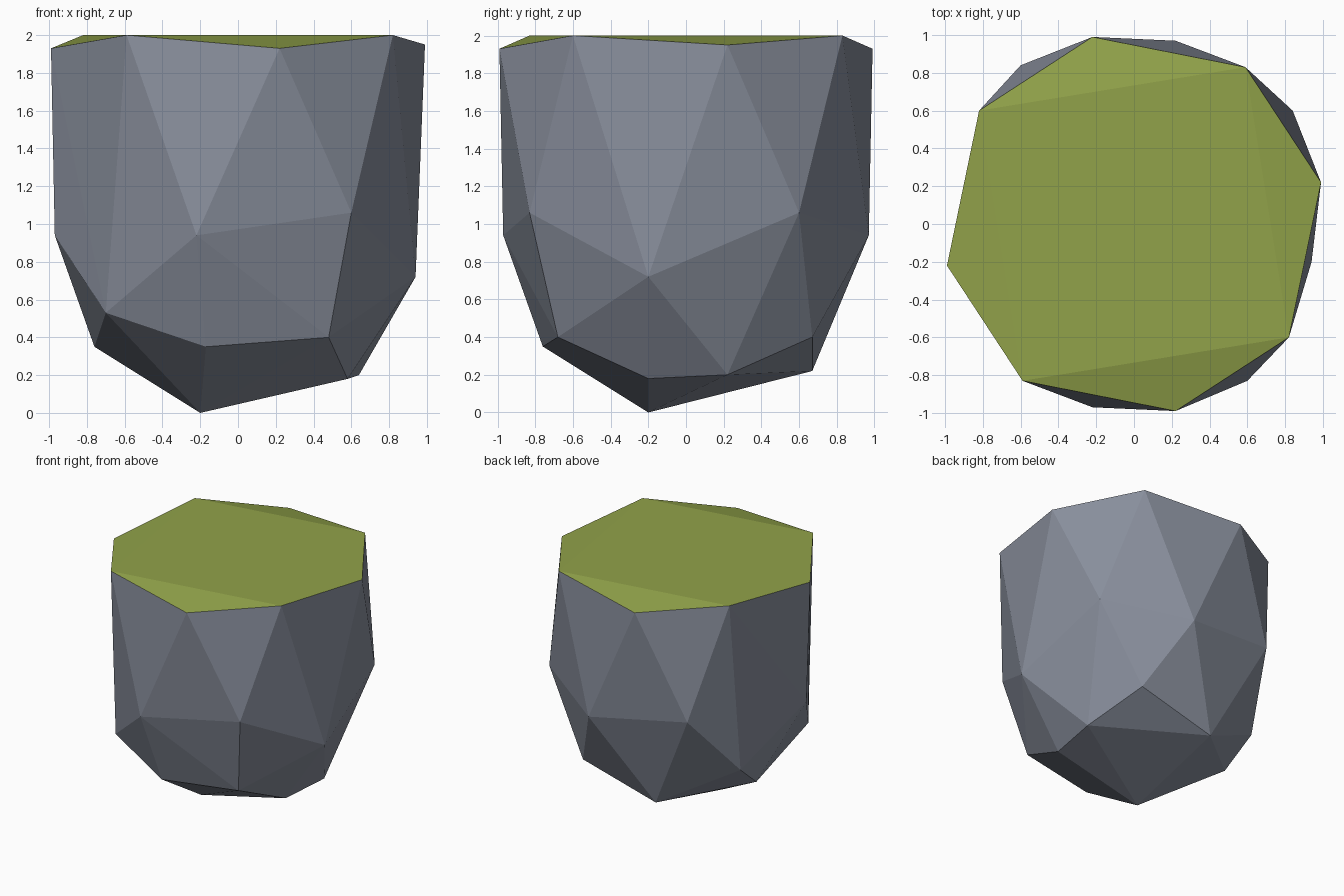
import bpy, bmesh

if "Cube" in bpy.data.objects:
    bpy.data.objects.remove(bpy.data.objects["Cube"])

def material(name, rgb):
    m = bpy.data.materials.new(name)
    m.diffuse_color = (*rgb, 1.0)
    m.use_nodes = True
    m.node_tree.nodes["Principled BSDF"].inputs["Base Color"].default_value = m.diffuse_color
    return m

# Rim: half of the octagon, the other half is turned by 180 degrees
half_rim = [(0.22, -0.99, 1.93), (0.82, -0.6, 2.0), (0.99, 0.22, 1.95), (0.59, 0.83, 2.0)]
rim = half_rim + [(-x, -y, 1.93 if z < 2 else z) for x, y, z in half_rim]

# Bulging middle of the rock
middle = [(-0.22, -0.97, 0.94), (0.6, -0.83, 1.06), (0.94, -0.2, 0.72), (0.84, 0.6, 1.06),
          (0.22, 0.97, 0.94), (-0.6, 0.84, 1.06), (-0.97, -0.2, 0.94), (-0.7, -0.61, 0.53),
          (-0.8, 0.425, 0.56)]

# Narrow foot with one lowest tip
foot = [(-0.17, -0.76, 0.35), (0.48, -0.68, 0.4), (0.58, -0.2, 0.18), (0.64, 0.22, 0.2),
        (0.48, 0.67, 0.4), (-0.19, 0.67, 0.22), (-0.76, 0.16, 0.35), (-0.2, -0.2, 0.0)]

# Faceted rock as the hull around the rings
bm = bmesh.new()
for co in rim + middle + foot:
    bm.verts.new(co)
res = bmesh.ops.convex_hull(bm, input=bm.verts[:])
inner = [v for v in bm.verts if not v.link_faces]
bmesh.ops.delete(bm, geom=inner, context='VERTS')
bmesh.ops.recalc_face_normals(bm, faces=bm.faces[:])

# Grass on the upward faces, stone elsewhere
for f in bm.faces:
    f.smooth = False
    f.material_index = 1 if f.normal.z > 0.6 else 0

mesh = bpy.data.meshes.new("grassy_rock")
bm.to_mesh(mesh)
bm.free()
mesh.materials.append(material("grey stone", (0.25, 0.275, 0.335)))
mesh.materials.append(material("grass green", (0.283, 0.361, 0.067)))
bpy.context.collection.objects.link(bpy.data.objects.new("grassy_rock", mesh))
